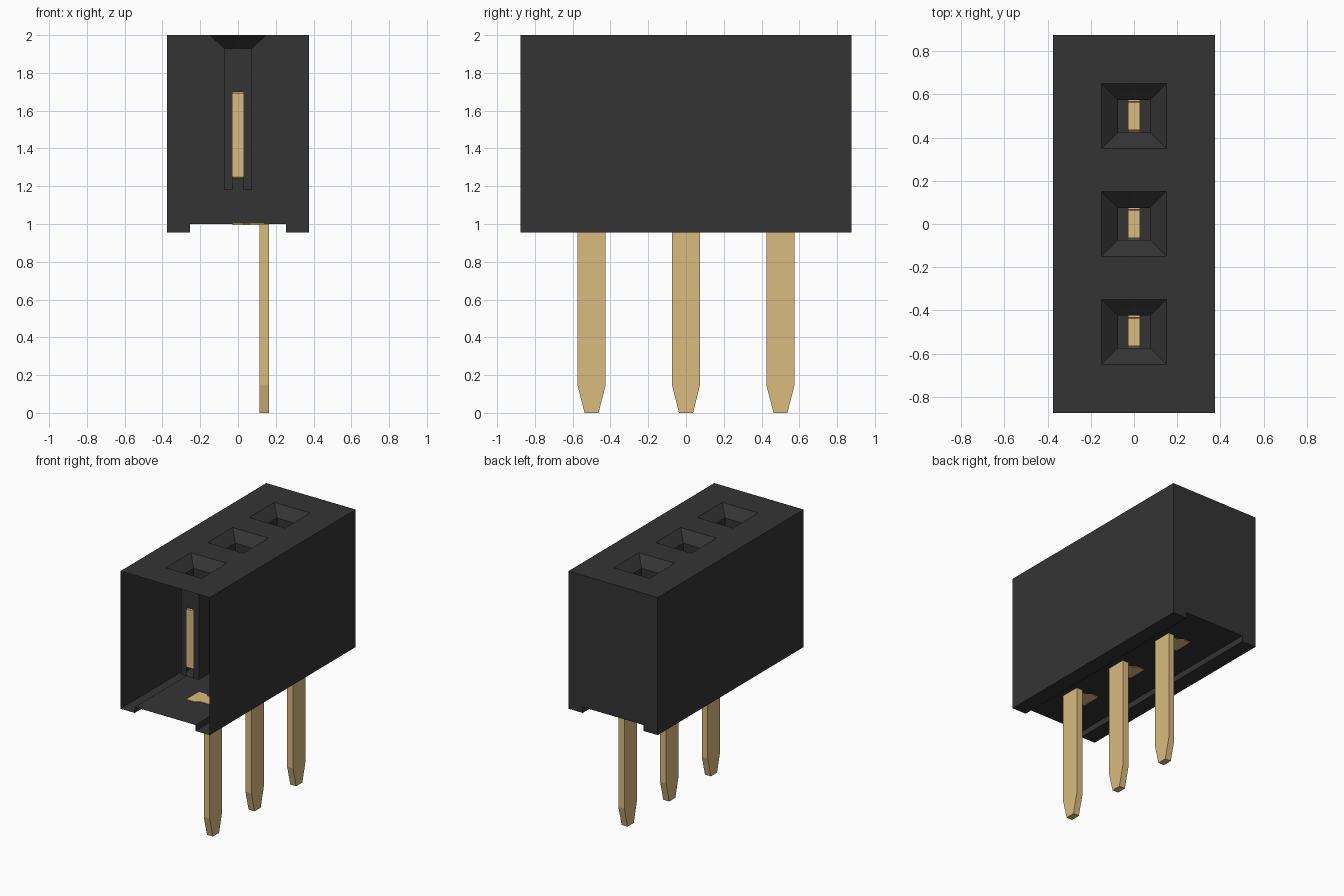
import bpy, bmesh

cube = bpy.data.objects.get("Cube")
if cube:
    bpy.data.objects.remove(cube, do_unlink=True)


def material(name, color):
    m = bpy.data.materials.new(name)
    m.use_nodes = True
    m.diffuse_color = color
    m.node_tree.nodes["Principled BSDF"].inputs["Base Color"].default_value = color
    return m


BLACK = material("black plastic", (0.034, 0.034, 0.034, 1))
GOLD = material("gold metal", (0.70, 0.50, 0.21, 1))

HALF_X, HALF_Y, TOP, FLOOR, RAIL = 0.375, 0.875, 2.0, 1.0, 0.955
MOUTH, BORE, SLOT = 0.15, 0.075, 0.03
BORE_TOP, SLOT_TOP, BORE_END = 1.93, 1.70, 1.18
PITCHES = (-0.5, 0.0, 0.5)


def finish(name, bm, mat, recalc=True):
    bmesh.ops.remove_doubles(bm, verts=bm.verts, dist=0.0001)
    if recalc:
        bmesh.ops.recalc_face_normals(bm, faces=bm.faces)
    mesh = bpy.data.meshes.new(name)
    bm.to_mesh(mesh)
    bm.free()
    mesh.materials.append(mat)
    obj = bpy.data.objects.new(name, mesh)
    bpy.context.collection.objects.link(obj)
    return obj


def face(bm, points):
    return bm.faces.new([bm.verts.new(p) for p in points])


def prism(name, outline, place, start, end):
    """Extrude a 2D outline; place maps (u, v, depth) to a point."""
    bm = bmesh.new()
    face(bm, [place(u, v, start) for u, v in outline])
    face(bm, [place(u, v, end) for u, v in reversed(outline)])
    for a, b in zip(outline, outline[1:] + outline[:1]):
        face(bm, [place(*a, start), place(*a, end), place(*b, end), place(*b, start)])
    return finish(name, bm, GOLD)


# Housing: open-fronted shell with two rails underneath
bm = bmesh.new()
inner = 0.255
section = [(HALF_X, TOP), (HALF_X, RAIL), (inner, RAIL), (inner, FLOOR),
           (-inner, FLOOR), (-inner, RAIL), (-HALF_X, RAIL), (-HALF_X, TOP)]
for (xa, za), (xb, zb) in zip(section, section[1:]):
    face(bm, [(xa, -HALF_Y, za), (xb, -HALF_Y, zb), (xb, HALF_Y, zb), (xa, HALF_Y, za)])
face(bm, [(x, HALF_Y, z) for x, z in section])

# Top plate with square mouths left open
xs = [-HALF_X, -MOUTH, MOUTH, HALF_X]
ys = [-HALF_Y] + [c + s for c in PITCHES for s in (-MOUTH, MOUTH)] + [HALF_Y]
for i in range(3):
    for j in range(len(ys) - 1):
        if not (i == 1 and j % 2 == 1):
            face(bm, [(xs[i], ys[j], TOP), (xs[i + 1], ys[j], TOP),
                      (xs[i + 1], ys[j + 1], TOP), (xs[i], ys[j + 1], TOP)])

# Sockets: tapered mouth, square bore, slots in the front and back walls
corners = [(-1, -1), (1, -1), (1, 1), (-1, 1)]
for c in PITCHES:
    for (ax, ay), (bx, by) in zip(corners, corners[1:] + corners[:1]):
        face(bm, [(ax * MOUTH, c + ay * MOUTH, TOP), (bx * MOUTH, c + by * MOUTH, TOP),
                  (bx * BORE, c + by * BORE, BORE_TOP), (ax * BORE, c + ay * BORE, BORE_TOP)])
    for s in (-1, 1):
        x, y = s * BORE, c + s * BORE
        face(bm, [(x, c - BORE, BORE_TOP), (x, c + BORE, BORE_TOP),
                  (x, c + BORE, BORE_END), (x, c - BORE, BORE_END)])
        face(bm, [(-BORE, y, BORE_TOP), (BORE, y, BORE_TOP),
                  (BORE, y, SLOT_TOP), (-BORE, y, SLOT_TOP)])
        for t in (-1, 1):
            face(bm, [(t * BORE, y, SLOT_TOP), (t * SLOT, y, SLOT_TOP),
                      (t * SLOT, y, BORE_END), (t * BORE, y, BORE_END)])
    face(bm, [(x * BORE, c + y * BORE, BORE_END) for x, y in corners])
finish("housing", bm, BLACK)

# Metal contacts: pin, foot on the floor, and spring clip in the bore
pin = [(-0.075, 1.0), (-0.075, 0.15), (-0.037, 0), (0.037, 0), (0.075, 0.15), (0.075, 1.0)]
half_foot = [(-0.03, 0.075), (0.03, 0.075), (0.06, 0.05), (0.14, 0.05)]
foot = half_foot + [(x, -y) for x, y in reversed(half_foot)]
half_clip = [(0.062, 1.69), (0.068, SLOT_TOP), (0.075, 1.69), (0.075, 1.25), (0.065, 1.24)]
clip = (half_clip + [(-y, z) for y, z in reversed(half_clip)]
        + [(-0.062, 1.255), (0.062, 1.255)])
for n, c in enumerate(PITCHES, 1):
    def sideways(u, v, d):
        return (d, c + u, v)

    def flat(u, v, d):
        return (u, c + v, d)

    prism(f"pin_{n}", pin, sideways, 0.115, 0.165)
    prism(f"foot_{n}", foot, flat, FLOOR - 0.004, FLOOR + 0.004)
    prism(f"spring_clip_{n}", clip, sideways, -0.028, 0.028)
